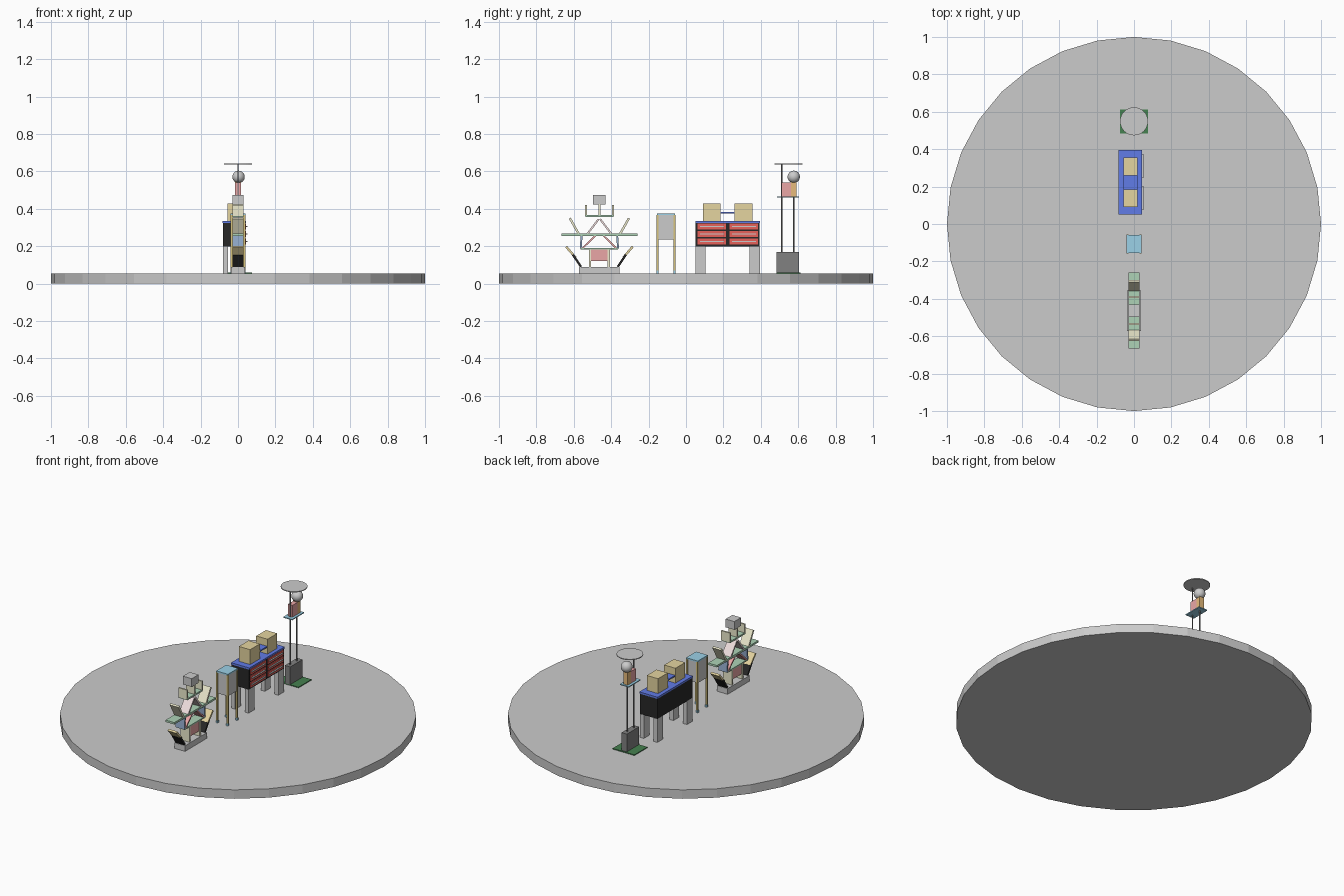
import bpy, math
from mathutils import Vector

if "Cube" in bpy.data.objects:
    bpy.data.objects.remove(bpy.data.objects["Cube"])

COL = dict(cream=(.86, .84, .62), green=(.42, .65, .47), pink=(.82, .38, .38), rose=(.88, .74, .74),
           black=(.02, .02, .02), blue=(.12, .2, .8), red=(.8, .12, .1), tan=(.78, .66, .35),
           sky=(.33, .64, .8), gold=(.68, .55, .2), dark=(.22, .22, .22), leaf=(.06, .22, .08),
           orange=(.8, .5, .2), white=(.85, .85, .85), steel=(.3, .42, .62))
mats = {}

def paint(o, name, col):
    o.name = name
    if col:
        if col not in mats:
            mats[col] = bpy.data.materials.new(col)
            mats[col].diffuse_color = (*COL[col], 1)
        o.data.materials.append(mats[col])
    return o

def box(name, x, y, z, col=None):
    # x, y, z are (low, high) ranges
    r = (x, y, z)
    bpy.ops.mesh.primitive_cube_add(size=1, location=[(a + b) / 2 for a, b in r])
    o = bpy.context.object
    o.scale = [b - a for a, b in r]
    return paint(o, name, col)

def cyl(name, r, loc, z, col=None, n=32):
    bpy.ops.mesh.primitive_cylinder_add(vertices=n, radius=r, depth=z[1] - z[0],
                                        location=(*loc, (z[0] + z[1]) / 2))
    return paint(bpy.context.object, name, col)

def plank(name, p, q, t, col, w=.06):
    # board across x, running between two (y, z) points
    p, q = Vector(p), Vector(q)
    d, m = q - p, (p + q) / 2
    bpy.ops.mesh.primitive_cube_add(size=1, location=(0, *m), rotation=(math.atan2(d.y, d.x), 0, 0))
    o = bpy.context.object
    o.scale = (w, d.length, t)
    return paint(o, name, col)

# round ground slab
cyl("ground_disc", 1, (0, 0), (0, .055))

# branching shelf rack, mirrored about its centre
C = -.463
box("rack_base", (-.037, .037), (C - .108, C + .108), (.055, .09))
box("rack_panel", (-.026, .026), (C - .048, C + .048), (.12, .185), "pink")
plank("rack_lower_shelf", (C - .1, .187), (C + .1, .187), .008, "green")
plank("rack_main_shelf", (C - .203, .262), (C + .203, .262), .012, "green")
plank("rack_top_shelf", (C - .075, .362), (C + .075, .362), .01, "green")
plank("rack_top_post", (C, .365), (C, .425), .01, "cream")
box("rack_top_box", (-.03, .03), (C - .033, C + .033), (.424, .475))
BOARDS = [("rack_foot", (.05, .09), (.05, .187), .012, "cream"),
          ("rack_low_arm", (.098, .09), (.142, .155), .012, "black"),
          ("rack_low_board", (.128, .14), (.178, .198), .012, "tan"),
          ("rack_lower_strut", (.1, .187), (.095, .258), .01, "steel"),
          ("rack_lower_brace", (.09, .19), (.02, .258), .009, "pink"),
          ("rack_inner_brace", (.065, .265), (.004, .345), .01, "rose"),
          ("rack_upper_arm", (.11, .265), (.158, .35), .012, "cream"),
          ("rack_cup_side", (.072, .362), (.072, .42), .01, "cream")]
for n, (a, za), (b, zb), t, c in BOARDS:
    for s in (-1, 1):
        plank(n, (C + s * a, za), (C + s * b, zb), t, c)

# tall box on thin legs
box("stand_box", (-.038, .038), (-.153, -.062), (.237, .368))
box("stand_top", (-.04, .04), (-.156, -.058), (.366, .375), "sky")
for x in (-.035, .035):
    for y in (-.152, -.062):
        box("stand_leg", (x - .005, x + .005), (y - .005, y + .005), (.07, .368), "gold")
        box("stand_foot", (x - .006, x + .006), (y - .006, y + .006), (.055, .07), "sky")

# drawer cabinet on four legs
box("cabinet_body", (-.08, .038), (.052, .394), (.2, .325), "black")
box("cabinet_top", (-.082, .043), (.05, .396), (.325, .336), "blue")
for x in (-.08, .012):
    for y in (.05, .34):
        box("cabinet_leg", (x, x + .026), (y, y + .055), (.055, .2))
for y in (.062, .233):
    for i in range(3):
        z = .209 + i * .04
        box("drawer", (.03, .042), (y, y + .152), (z, z + .032), "red")
        box("drawer_handle", (.042, .05), (y + .012, y + .14), (z + .014, z + .019), "white")
for y in (.09, .26):
    box("cabinet_crate", (-.057, .02), (y, y + .095), (.336, .428), "tan")
box("crate_bridge", (-.055, .018), (.185, .26), (.376, .384), "blue")

# pole lookout with canopy
box("lookout_ground", (-.075, .075), (.485, .612), (.054, .06), "leaf")
box("lookout_block", (-.018, .018), (.485, .605), (.055, .17), "dark")
cyl("tall_pole", .004, (0, .511), (.17, .64), "dark", 12)
cyl("short_pole", .004, (0, .575), (.17, .465), "dark", 12)
box("lookout_deck", (-.03, .03), (.487, .603), (.461, .467), "sky")
box("lookout_seat", (-.015, .015), (.511, .562), (.467, .54), "pink")
box("lookout_body", (-.015, .015), (.562, .592), (.467, .545), "orange")
bpy.ops.mesh.primitive_uv_sphere_add(segments=32, ring_count=16, radius=.033, location=(.003, .576, .571))
paint(bpy.context.object, "lookout_ball", None)
bpy.ops.object.shade_smooth_by_angle()
cyl("canopy", .075, (0, .549), (.637, .642))

for m in bpy.data.materials:
    if m.users and not m.is_grease_pencil:
        m.use_nodes = True
        m.node_tree.nodes["Principled BSDF"].inputs["Base Color"].default_value = m.diffuse_color
